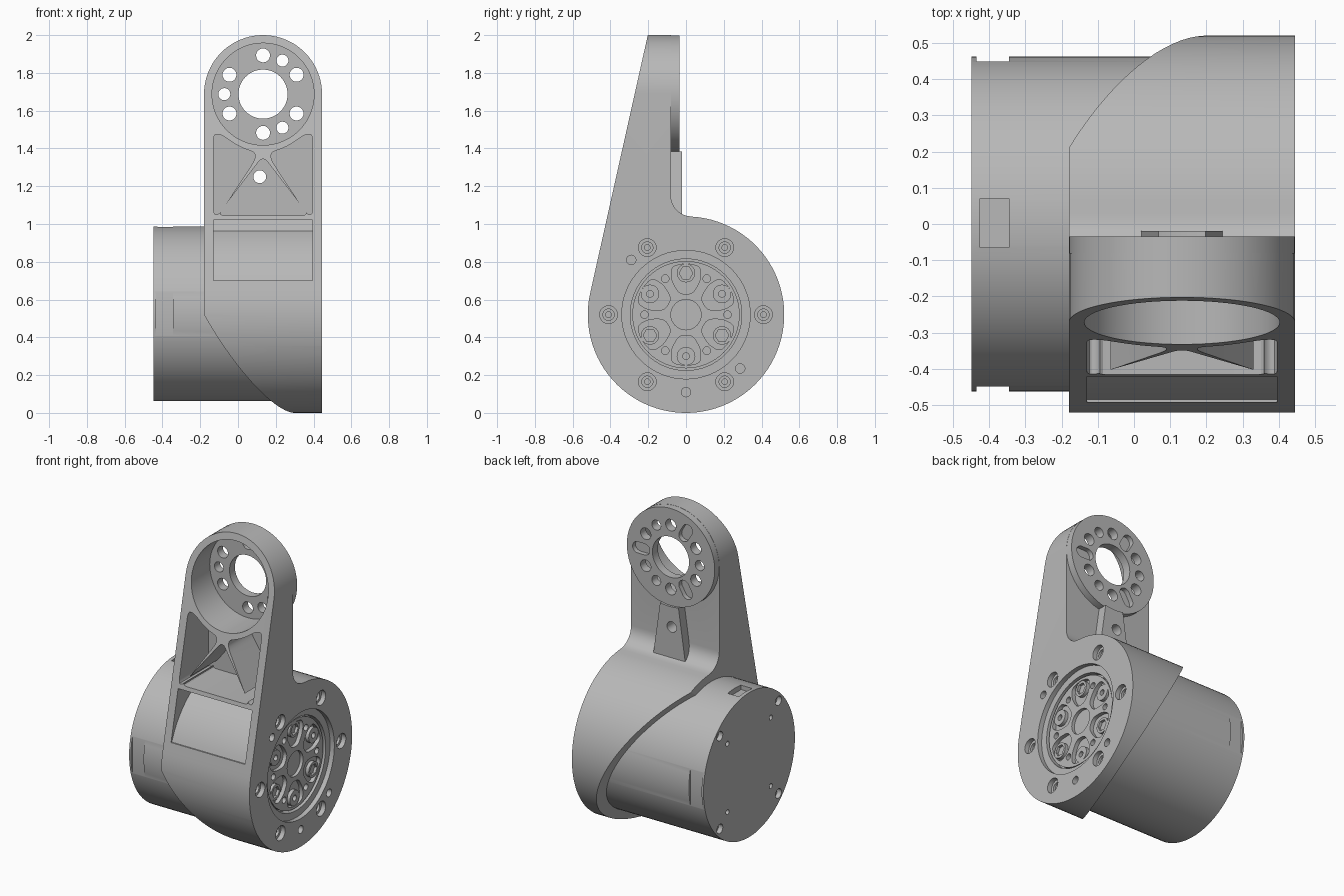
import bpy, bmesh
from math import cos, sin, pi, radians, atan2, acos, hypot
from mathutils import Vector

if "Cube" in bpy.data.objects:
    bpy.data.objects.remove(bpy.data.objects["Cube"], do_unlink=True)

grey = bpy.data.materials.new("light_grey")
grey.use_nodes = True
GREY = (0.48, 0.48, 0.48, 1)
grey.diffuse_color = GREY
grey.node_tree.nodes["Principled BSDF"].inputs["Base Color"].default_value = GREY

CZ, R = 0.52, 0.52              # housing axis height and radius
LEFT, RIGHT = -0.18, 0.445      # bracket width
AX, AZ = 0.1325, 1.6875         # upper pivot
AR = (RIGHT - LEFT) / 2


def arc(u, v, r, a0, a1, n):
    return [(u + r * cos(radians(a0 + (a1 - a0) * i / n)),
             v + r * sin(radians(a0 + (a1 - a0) * i / n))) for i in range(n + 1)]


def circle(u, v, r, n=32):
    return arc(u, v, r, 0, 360, n)[:-1]


def polar(r, deg, u=0, v=CZ):
    return (u + r * cos(radians(deg)), v + r * sin(radians(deg)))


def rounded(pts, r):
    """Round the corners of a polygon with short curves."""
    out = []
    for i, p in enumerate(pts):
        p = Vector(p)
        ends = []
        for q in (Vector(pts[i - 1]), Vector(pts[(i + 1) % len(pts)])):
            d = q - p
            ends.append(p + d.normalized() * min(r, d.length * 0.4))
        for k in range(5):
            t = k / 4
            out.append(tuple(ends[0] * (1 - t) ** 2 + p * 2 * t * (1 - t) + ends[1] * t * t))
    return out


def prism(name, pts, axis, a, b):
    """Extrude a profile along x (points are y, z) or along y (points are x, z)."""
    bm = bmesh.new()
    place = (lambda p: (a, p[0], p[1])) if axis == "x" else (lambda p: (p[0], a, p[1]))
    face = bm.faces.new([bm.verts.new(place(p)) for p in pts])
    ext = bmesh.ops.extrude_face_region(bm, geom=[face])["geom"]
    move = (b - a, 0, 0) if axis == "x" else (0, b - a, 0)
    bmesh.ops.translate(bm, vec=move, verts=[g for g in ext if isinstance(g, bmesh.types.BMVert)])
    bmesh.ops.recalc_face_normals(bm, faces=bm.faces)
    me = bpy.data.meshes.new(name)
    bm.to_mesh(me)
    bm.free()
    me.materials.append(grey)
    ob = bpy.data.objects.new(name, me)
    bpy.context.collection.objects.link(ob)
    return ob


def combine(ob, tool, op="DIFFERENCE"):
    mod = ob.modifiers.new("cut", "BOOLEAN")
    mod.operation, mod.object, mod.solver = op, tool, "EXACT"
    bpy.context.view_layer.update()
    dg = bpy.context.evaluated_depsgraph_get()
    me = bpy.data.meshes.new_from_object(ob.evaluated_get(dg))
    ob.modifiers.clear()
    ob.data = me
    bpy.data.objects.remove(tool, do_unlink=True)


def cut(ob, pts, axis, a, b):
    combine(ob, prism("cutter", pts, axis, a, b))


# Bracket: round housing blending into a tapered arm
px, pz = -0.2, 2.01
tangent = atan2(pz - CZ, px) + acos(R / hypot(px, pz - CZ))
tangent = tangent * 180 / pi
start = acos(0.03 / R) * 180 / pi
profile = [(px, pz), (-0.08, pz)]
profile += arc(0.03, 1.15, 0.11, 180, 266, 8)
profile += arc(0, CZ, R, start, tangent - 360, 72)
body = prism("arm_bracket", profile, "x", LEFT, RIGHT)

# Slanted cut across the lower inner side of the housing
bm = bmesh.new()
bm.from_mesh(body.data)
res = bmesh.ops.bisect_plane(bm, geom=bm.verts[:] + bm.edges[:] + bm.faces[:],
                             plane_co=(0.01, 0, CZ), plane_no=(1, -0.365, 0.56),
                             clear_inner=True)
rim = [e for e in res["geom_cut"] if isinstance(e, bmesh.types.BMEdge)]
bmesh.ops.edgeloop_fill(bm, edges=rim)
bmesh.ops.recalc_face_normals(bm, faces=bm.faces)
bm.to_mesh(body.data)
bm.free()

# Round arm top, raised rear disc and tapered rear rib
outline = [(LEFT - 0.0, -0.1), (RIGHT, -0.1)] + arc(AX, AZ, AR, 0, 180, 40)
combine(body, prism("outline", outline, "y", -1, 1), "INTERSECT")
combine(body, prism("disc", circle(AX, AZ, AR - 0.001, 80), "y", -0.1, -0.035), "UNION")
rib = [(AX - 0.12, 1.0), (AX + 0.12, 1.0), (AX + 0.06, 1.42), (AX - 0.06, 1.42)]
combine(body, prism("rib", rib, "y", -0.1, -0.02), "UNION")
cut(body, circle(AX, AZ, 0.31, 80), "y", -0.035, 0.1)

# Upper pivot: front bore, centre hole, ring of bolt holes, blind rear slots
cut(body, circle(AX, AZ, 0.27, 64), "y", -1, -0.09)
cut(body, circle(AX, AZ, 0.13, 48), "y", -1, 1)
for k in range(12):
    x, z = polar(0.205, 30 * k, AX, AZ)
    if k % 4 == 0:
        a = 30 * k
        slot = (arc(*polar(0.235, a, AX, AZ), 0.036, a - 90, a + 90, 10)
                + arc(*polar(0.185, a, AX, AZ), 0.036, a + 90, a + 270, 10))
        cut(body, slot, "y", -0.065, 0.1)
    else:
        cut(body, circle(x, z, 0.032 if k in (2, 6, 10) else 0.037, 20), "y", -0.2, 0.1)

# Truss pockets in the front of the arm
side = [(-0.13, 1.475), (-0.09, 1.475), (-0.02, 1.425), (0.03, 1.40),
        (0.09, 1.38), (0.09, 1.34), (-0.1, 1.05), (-0.13, 1.05)]
mirrored = [(2 * AX - x, z) for x, z in side]
middle = [(AX, 1.36), (-0.11, 1.045), (2 * AX + 0.11, 1.045)]
for pocket in (side, mirrored, middle):
    cut(body, rounded(pocket, 0.04), "y", -1, -0.115)
cut(body, circle(0.115, 1.25, 0.034, 20), "y", -0.5, 0.2)

# Lower front pocket that follows the housing curve
scoop = arc(0, CZ, 0.517, 159.5, 121, 14) + [(-0.25, 1.02), (-0.8, 1.02), (-0.8, 0.7)]
cut(body, scoop, "x", -0.13, 0.395)

# Output side: stepped recess, countersunk screws and pin holes
cut(body, circle(0, CZ, 0.34, 64), "x", 0.415, 1)
cut(body, circle(0, CZ, 0.295, 64), "x", 0.37, 1)
for k in range(6):
    c = polar(0.41, 60 * k)
    for r, depth in ((0.047, 0.03), (0.03, 0.045), (0.015, 0.07)):
        cut(body, circle(*c, r, 20), "x", RIGHT - depth, 1)
for y, z in ((-0.29, 0.81), (0.287, 0.235), (0, 0.11)):
    cut(body, circle(y, z, 0.025, 16), "x", RIGHT - 0.04, 1)

# Output horn with six lobed pockets
horn = prism("output_horn", circle(0, CZ, 0.284, 64), "x", 0.35, 0.405)
cut(horn, circle(0, CZ, 0.08), "x", 0.385, 1)
parts = [body, horn]
for k in range(6):
    a = 30 + 60 * k
    lobe = [polar(r, a + d) for r, d in ((0.115, -18), (0.2, -23), (0.266, -17),
                                         (0.272, 0), (0.266, 17), (0.2, 23), (0.115, 18))]
    cut(horn, rounded(lobe, 0.03), "x", 0.38, 1)
    cut(horn, circle(*polar(0.22, a + 30), 0.02, 16), "x", 0.375, 1)
    c = polar(0.22, a)
    boss = prism("horn_boss", circle(*c, 0.049, 24), "x", 0.36, 0.402)
    if k % 2:
        cut(boss, circle(*c, 0.036, 6), "x", 0.385, 1)
    else:
        cut(boss, circle(*c, 0.018, 16), "x", 0.375, 1)
    parts.append(boss)

# Motor can with side flats, a top socket and rear screw holes
MR, MZ, BACK = 0.463, 0.525, -0.448
motor = prism("motor_can", circle(0, MZ, MR, 96), "x", BACK, 0.35)
for s in (-1, 1):
    flat = [(s * 0.448, MZ - 0.118), (s * 0.6, MZ - 0.118),
            (s * 0.6, MZ + 0.118), (s * 0.448, MZ + 0.118)]
    cut(motor, flat, "x", -0.435, -0.345)
socket = [(-0.065, 0.955), (0.07, 0.955), (0.07, 1.2), (-0.065, 1.2)]
cut(motor, socket, "x", -0.425, -0.345)
for k in range(4):
    a = 45 + 90 * k
    cut(motor, circle(*polar(0.42, a, 0, MZ), 0.03, 20), "x", -1, BACK + 0.03)
    cut(motor, circle(*polar(0.31, a, 0, MZ), 0.016, 12), "x", -1, BACK + 0.03)
parts.append(motor)

# Smooth curved walls, keep edges sharp
bpy.ops.object.select_all(action="DESELECT")
for ob in parts:
    ob.select_set(True)
    bpy.context.view_layer.objects.active = ob
bpy.ops.object.shade_smooth_by_angle(angle=radians(25))
